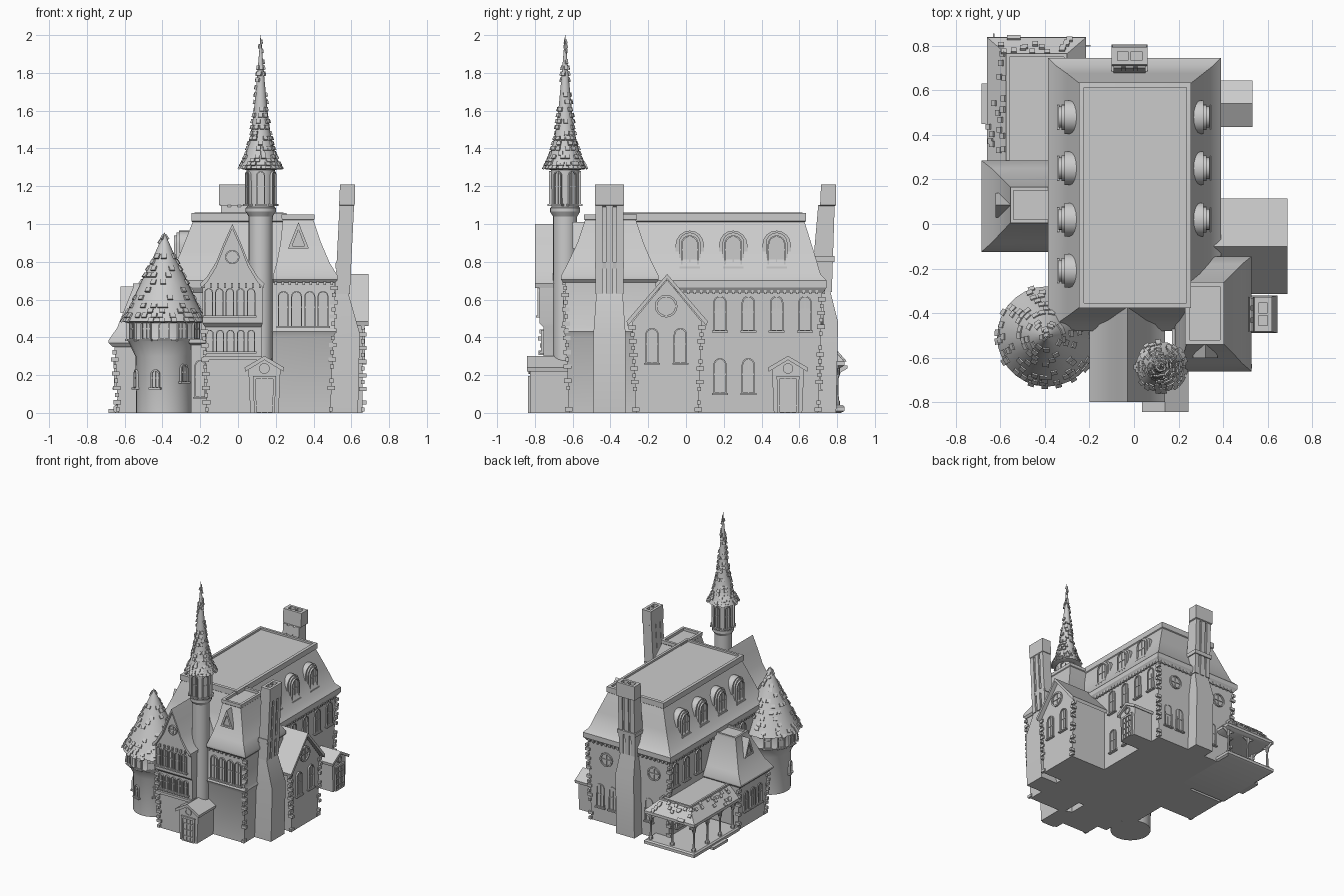
import bpy, bmesh, math, random
from mathutils import Matrix, Vector
random.seed(4)
I = Matrix()
new = bmesh.new

def place(x, y, z=0, deg=0):
    return Matrix.Translation((x, y, z)) @ Matrix.Rotation(math.radians(deg), 4, 'Z')

def finish(name, bm):
    bmesh.ops.recalc_face_normals(bm, faces=bm.faces)
    me = bpy.data.meshes.new(name)
    bm.to_mesh(me)
    bm.free()
    me.shade_smooth()
    me.set_sharp_from_angle(angle=math.radians(32))
    bpy.context.collection.objects.link(bpy.data.objects.new(name, me))

def skin(bm, loops, m=I, caps=(True, True)):
    vs = [[bm.verts.new(m @ Vector(p)) for p in l] for l in loops]
    n = len(vs[0])
    for a, b in zip(vs, vs[1:]):
        for i in range(n):
            bm.faces.new((a[i], a[(i+1) % n], b[(i+1) % n], b[i]))
    if caps[0]: bm.faces.new(vs[0])
    if caps[1]: bm.faces.new(vs[-1])

def box(bm, c, s, m=I):
    bmesh.ops.create_cube(bm, size=1, matrix=m @ Matrix.Translation(c) @ Matrix.Diagonal((*s, 1)))

def stack(bm, rings):      # rectangles (x0, x1, y0, y1, z) lofted upward
    skin(bm, [[(a, c, z), (b, c, z), (b, d, z), (a, d, z)] for a, b, c, d, z in rings])

def lathe(bm, prof, m, n=24):
    skin(bm, [[(max(r, .001)*math.cos(2*math.pi*i/n), max(r, .001)*math.sin(2*math.pi*i/n), z)
               for i in range(n)] for r, z in prof], m)

def prism(bm, pts, y0, y1, m=I):
    skin(bm, [[(x, y, z) for x, z in pts] for y in (y0, y1)], m)

def arch(w, h, z=0, n=8):
    return [(-w/2, z), (w/2, z)] + [(w/2*math.cos(math.pi*i/n), z+h-w/2+w/2*math.sin(math.pi*i/n)) for i in range(n+1)]

def circle(r, n=16):
    return [(r*math.cos(2*math.pi*i/n), r*math.sin(2*math.pi*i/n)) for i in range(n)]

def frame(bm, outer, inner, m, d=.012):
    skin(bm, [[(x, y, z) for x, z in p] for p, y in ((outer, .02), (outer, -d), (inner, -d), (inner, -.002))], m)

def arch_win(bm, x, y, z, deg, w=.07, h=.19, t=.008):
    m = place(x, y, z, deg)
    frame(bm, arch(w, h), arch(w-2*t, h-2*t, t), m)
    box(bm, (0, -.003, h/2), (.006, .008, h-t), m)
    box(bm, (0, -.003, h*.55), (w-t, .008, .006), m)
    box(bm, (0, -.005, 0), (w+.015, .03, .01), m)

def round_win(bm, x, y, z, deg, r=.055):
    m = place(x, y, z, deg)
    frame(bm, circle(r), circle(r*.8), m)
    box(bm, (0, -.003, 0), (.008, .01, 1.7*r), m)
    box(bm, (0, -.003, 0), (1.7*r, .01, .008), m)

def chevron(half, t):      # half profile from eave to ridge -> roof strip section
    up = half + [(-x, z) for x, z in reversed(half[:-1])]
    return up + [(x*.97, z-t) for x, z in reversed(up)]

def at(prof, f):
    k = min(int(f*(len(prof)-1)), len(prof)-2)
    u = f*(len(prof)-1)-k
    (r0, z0), (r1, z1) = prof[k], prof[k+1]
    return r0+(r1-r0)*u, z0+(z1-z0)*u, math.atan2(r1-r0, z1-z0)

def shingles(bm, m, prof, rows, size, keep):
    for k in range(rows):
        r, z, tilt = at(prof, (k+.3)/rows*.97)
        n = max(5, int(2*math.pi*r/size))
        s = min(size, 2*math.pi*r/n)
        for i in range(n):
            if random.random() < keep:
                a = 2*math.pi*(i+.5*(k % 2)+random.uniform(-.2, .2))/n
                q = m @ Matrix.Rotation(a, 4, 'Z') @ Matrix.Translation((r+.003, 0, z)) @ Matrix.Rotation(tilt-.15, 4, 'Y')
                box(bm, (0, 0, 0), (.01, s*.9, size*.85), q)

# main house walls and mansard roof
b = new(); stack(b, [(-.34, .345, -.44, .70, 0), (-.36, .365, -.45, .72, .65)]); finish("main_walls", b)
b = new()
stack(b, [(-.365, .37, -.46, .725, .635), (-.385, .39, -.48, .745, .665), (-.385, .39, -.48, .745, .70),
          (-.352, .357, -.45, .712, .735), (-.30, .31, -.415, .675, .86), (-.24, .25, -.37, .628, 1.01),
          (-.247, .257, -.377, .635, 1.015), (-.247, .257, -.377, .635, 1.058), (-.225, .235, -.355, .612, 1.06), (-.225, .235, -.355, .612, 1.045)])
finish("main_roof", b)

# roof dormers
b = new()
for deg, sx, ys in ((90, 1, (.02, .25, .48)), (-90, -1, (-.21, .02, .25, .48))):
    for y in ys:
        m = place(0, y, .765, deg)
        prism(b, arch(.115, .19), -.325, -.2, m)
        prism(b, arch(.15, .115, .085), -.312, -.2, m)
        arch_win(b, sx*.326, y, .77, deg, .095, .17)
finish("dormers", b)

# right gabled wing
m = place(0, -.10, 0, 90)
b = new(); prism(b, [(-.165, 0), (.165, 0), (.185, .48), (0, .705), (-.185, .48)], -.66, -.3, m); finish("right_wing_walls", b)
b = new(); prism(b, chevron([(-.215, .485), (0, .735)], .025), -.69, -.3, m); finish("right_wing_roof", b)

# front right block with bell-cast roof
b = new()
stack(b, [(.17, .49, -.62, -.17, 0), (.17, .505, -.635, -.17, .40), (.17, .52, -.65, -.16, .43), (.17, .51, -.64, -.16, .45), (.17, .51, -.64, -.16, .71)])
finish("right_block_walls", b)
b = new()
stack(b, [(.185, .515, -.65, -.155, .69), (.185, .528, -.662, -.145, .705), (.185, .528, -.662, -.145, .725), (.205, .485, -.625, -.18, .795),
          (.225, .44, -.575, -.225, .90), (.237, .40, -.535, -.265, 1.02), (.232, .405, -.54, -.26, 1.025), (.23, .405, -.54, -.26, 1.05),
          (.25, .385, -.52, -.28, 1.05), (.25, .385, -.52, -.28, 1.03)])
finish("right_block_roof", b)
b = new()
tri = [(-.055, 0), (.055, 0), (0, .14)]
tri_in = [(-.033, .014), (.033, .014), (0, .10)]
for mm, back in ((place(.32, -.59, .87), .1), (place(-.61, .085, .53, -90), .1)):
    prism(b, tri, 0, back, mm)
    frame(b, tri, tri_in, mm)
finish("triangle_dormers", b)

# front gabled wing with swept roof
b = new()
stack(b, [(-.165, .12, -.75, -.4, 0), (-.175, .125, -.755, -.4, .455), (-.188, .13, -.775, -.4, .475), (-.188, .13, -.775, -.4, .69)])
stack(b, [(-.185, .128, -.77, -.6, .28), (-.185, .128, -.77, -.6, .30)])
stack(b, [(-.25, -.14, -.62, -.4, 0), (-.25, -.14, -.63, -.4, .36), (-.26, -.14, -.65, -.4, .37), (-.26, -.14, -.65, -.4, .39)])
finish("front_wing_walls", b)
half = [(-.17, .685), (-.135, .72), (-.085, .80), (-.045, .90), (0, 1.0)]
b = new()
m = place(-.03, 0)
prism(b, half + [(-x, z) for x, z in reversed(half[:-1])], -.775, -.34, m)
prism(b, chevron(half, .025), -.80, -.70, m)
finish("front_wing_roof", b)

# left wing with steep roof
b = new(); stack(b, [(-.635, -.3, -.09, .25, 0), (-.655, -.3, -.10, .265, .38)]); finish("left_wing_walls", b)
b = new()
stack(b, [(-.665, -.3, -.11, .27, .35), (-.685, -.3, -.125, .285, .37), (-.685, -.3, -.125, .285, .385), (-.64, -.3, -.085, .25, .45), (-.555, -.3, .005, .165, .665),
          (-.555, -.3, .005, .165, .685), (-.54, -.3, .02, .15, .685), (-.54, -.3, .02, .15, .67)])
finish("left_wing_roof", b)

# round tower
T = place(-.39, -.505)
cone = [(.225, .485), (.185, .56), (.125, .69), (.07, .80), (.03, .89), (0, .955)]
b = new(); lathe(b, [(.15, 0), (.153, .3), (.19, .375), (.196, .385), (.19, .395), (.19, .51)], T, 28); finish("round_tower", b)
b = new(); lathe(b, [(.19, .475)] + cone, T, 28); shingles(b, T, cone, 15, .032, .42); finish("round_tower_roof", b)

# slender turret
S = place(.12, -.64)
spire = [(.112, 1.295), (.078, 1.37), (.052, 1.48), (.035, 1.61), (.02, 1.77), (.009, 1.9), (0, 2.0)]
b = new(); lathe(b, [(.062, 0), (.064, 1.04), (.08, 1.065), (.08, 1.085), (.073, 1.09), (.076, 1.31)], S, 20); finish("turret", b)
b = new(); lathe(b, [(.075, 1.285)] + spire, S, 20); shingles(b, S, spire, 24, .026, .5); finish("turret_spire", b)

# chimneys
b = new()
stack(b, [(.48, .635, -.49, -.32, 0), (.48, .645, -.49, -.32, .42), (.48, .585, -.475, -.335, .63), (.515, .582, -.465, -.345, .64),
          (.54, .605, -.465, -.345, 1.09), (.535, .618, -.482, -.328, 1.10), (.54, .62, -.482, -.328, 1.21), (.56, .60, -.455, -.355, 1.21), (.56, .60, -.455, -.355, 1.16)])
stack(b, [(.515, .595, -.483, -.327, .765), (.518, .6, -.483, -.327, .80)])
for y in (-.46, -.405, -.35):
    stack(b, [(.514, .592, y-.018, y+.018, .63), (.538, .615, y-.018, y+.018, 1.11)])
box(b, (.58, -.405, 1.19), (.06, .012, .04))
finish("right_chimney", b)
b = new()
stack(b, [(-.10, .06, .64, .795, 0), (-.10, .06, .64, .805, .48), (-.085, .045, .66, .765, .64), (-.08, .04, .70, .775, 1.09),
          (-.10, .06, .71, .795, 1.10), (-.10, .06, .715, .795, 1.21), (-.075, .035, .735, .775, 1.21), (-.075, .035, .735, .775, 1.16)])
stack(b, [(-.10, .06, .68, .785, .80), (-.10, .06, .68, .787, .83)])
for x in (-.073, -.02, .033):
    stack(b, [(x-.018, x+.018, .66, .772, .64), (x-.018, x+.018, .70, .787, 1.1)])
box(b, (-.02, .755, 1.19), (.012, .06, .04))
finish("back_chimney", b)

# small gabled entries with doors
for name, m, d0, d1 in (("front_entry", place(.14, 0), -.825, -.6), ("side_entry", place(0, .54, 0, 90), -.515, -.3)):
    b = new()
    prism(b, [(-.075, 0), (.075, 0), (.085, .235), (0, .285), (-.085, .235)], d0, d1, m)
    prism(b, chevron([(-.105, .24), (0, .302)], .022), d0-.018, d1, m)
    q = m @ Matrix.Translation((0, d0, 0))
    frame(b, [(-.055, 0), (.055, 0), (.06, .195), (-.06, .195)], [(-.042, .005), (.042, .005), (.046, .18), (-.046, .18)], q)
    for x in (-.016, .016):
        box(b, (x, -.004, .09), (.006, .01, .18), q)
    for z in (.04, .09, .14):
        box(b, (0, -.004, z), (.085, .01, .006), q)
    frame(b, circle(.028), circle(.02), q @ Matrix.Translation((0, 0, .235)), .008)
    finish(name, b)

# back left porch
b = new()
stack(b, [(-.645, -.23, .27, .82, 0), (-.66, -.215, .27, .84, .01), (-.66, -.215, .27, .84, .032), (-.65, -.225, .27, .83, .042)])
stack(b, [(-.685, -.6, .45, .63, 0), (-.685, -.6, .45, .63, .02)])
finish("porch_floor", b)
b = new()
stack(b, [(-.635, -.24, .27, .81, .235), (-.66, -.215, .27, .838, .25), (-.66, -.215, .27, .838, .272), (-.575, -.30, .27, .765, .355),
          (-.575, -.30, .27, .765, .37), (-.56, -.315, .27, .75, .37), (-.56, -.315, .27, .75, .36)])
for i in range(34):
    f, s = random.random(), random.random()
    if i % 2:
        c, r = (-.66+.085*s, .3+.5*f, .28+.083*s), Matrix.Rotation(-.77, 4, 'Y')
    else:
        c, r = (-.62+.36*f, .838-.073*s, .28+.083*s), Matrix.Rotation(-.85, 4, 'X')
    box(b, (0, 0, 0), (.025, .025, .01), Matrix.Translation(c) @ r)
finish("porch_roof", b)
b = new()
for x, y in [(-.63, v) for v in (.31, .47, .63, .80)] + [(-.44, .80), (-.25, .80)]:
    lathe(b, [(.016, .03), (.016, .06), (.009, .07), (.007, .18), (.014, .20), (.014, .25)], place(x, y), 8)
    for deg in ((90, 270) if x < -.6 else (0, 180)):
        prism(b, [(0, .18), (.02, .215), (.055, .235), (.055, .25), (0, .25)], -.004, .004, place(x, y, 0, deg))
finish("porch_columns", b)

# windows
b = new()
for y in (.18, .33, .48, .63):
    arch_win(b, .36, y, .43, 90)
for y in (.18, .33):
    arch_win(b, .35, y, .10, 90)
for y in (-.18, -.03):
    arch_win(b, .66, y, .26, 90)
round_win(b, .66, -.105, .565, 90, .06)
finish("right_windows", b)
b = new()
for y in (-.2, .36, .51, .65):
    arch_win(b, -.357, y, .43, -90)
for y in (.38, .58):
    arch_win(b, -.345, y, .08, -90, .08, .16)
for y in (0, .085, .17):
    arch_win(b, -.645, y, .13, -90, .055, .16)
arch_win(b, -.5, -.092, .13, 0, .055, .16)
finish("left_windows", b)
b = new()
for x in (-.22, .20):
    round_win(b, x, .716, .52, 180)
for x in (-.17, .15, .26):
    arch_win(b, x, .703, .12, 180)
finish("back_windows", b)
b = new()
for i in range(5):
    arch_win(b, -.155+.056*i, -.775, .51, 0, .045, .15, .006)
    arch_win(b, -.15+.055*i, -.755, .32, 0, .042, .12, .006)
round_win(b, -.03, -.775, .825, 0, .038)
for x in (.24, .31, .38, .45):
    arch_win(b, x, -.64, .455, 0, .058, .19, .006)
arch_win(b, -.2, -.625, .08, 0, .06, .2)
for a in range(-150, 151, 30):         # tower upper ring
    s, c = math.sin(math.radians(a)), math.cos(math.radians(a))
    arch_win(b, -.39+.188*s, -.505-.188*c, .385, a, .06, .11)
for a, z in ((-75, .13), (-18, .13), (42, .16)):
    s, c = math.sin(math.radians(a)), math.cos(math.radians(a))
    arch_win(b, -.39+.15*s, -.505-.15*c, z, a, .05, .1)
for a in range(0, 360, 60):            # turret room
    s, c = math.sin(math.radians(a)), math.cos(math.radians(a))
    arch_win(b, .12+.072*s, -.64-.072*c, 1.10, a, .045, .18, .006)
finish("front_windows", b)

# corner stones and eave brackets
b = new()
for x0, y0, x1, y1, h in ((.345, .70, .365, .72, .62), (-.34, .70, -.36, .72, .62), (.66, -.265, .66, -.285, .47), (.66, .065, .66, .085, .47),
                          (.49, -.62, .51, -.64, .68), (-.635, -.09, -.655, -.1, .34), (-.635, .25, -.655, .265, .34), (-.165, -.75, -.18, -.765, .45)):
    n = int(h/.036)
    for i in range(n):
        f, w = (i+.5)/n, .02+.02*(i % 2)
        if random.random() < .8:
            box(b, (x0+(x1-x0)*f, y0+(y1-y0)*f, h*f), (w, .06-w, .022))
finish("corner_stones", b)
b = new()
for i in range(34):
    y = -.43+.034*i
    for x in (-.365, .37):
        box(b, (x, y, .645), (.022, .013, .03))
for i in range(20):
    box(b, (-.34+.036*i, .725, .645), (.013, .022, .03))
for i in range(9):
    box(b, (-.18+.037*i, -.778, .675), (.012, .02, .025))
    box(b, (.20+.037*i, -.645, .69), (.012, .02, .025))
finish("eave_brackets", b)
